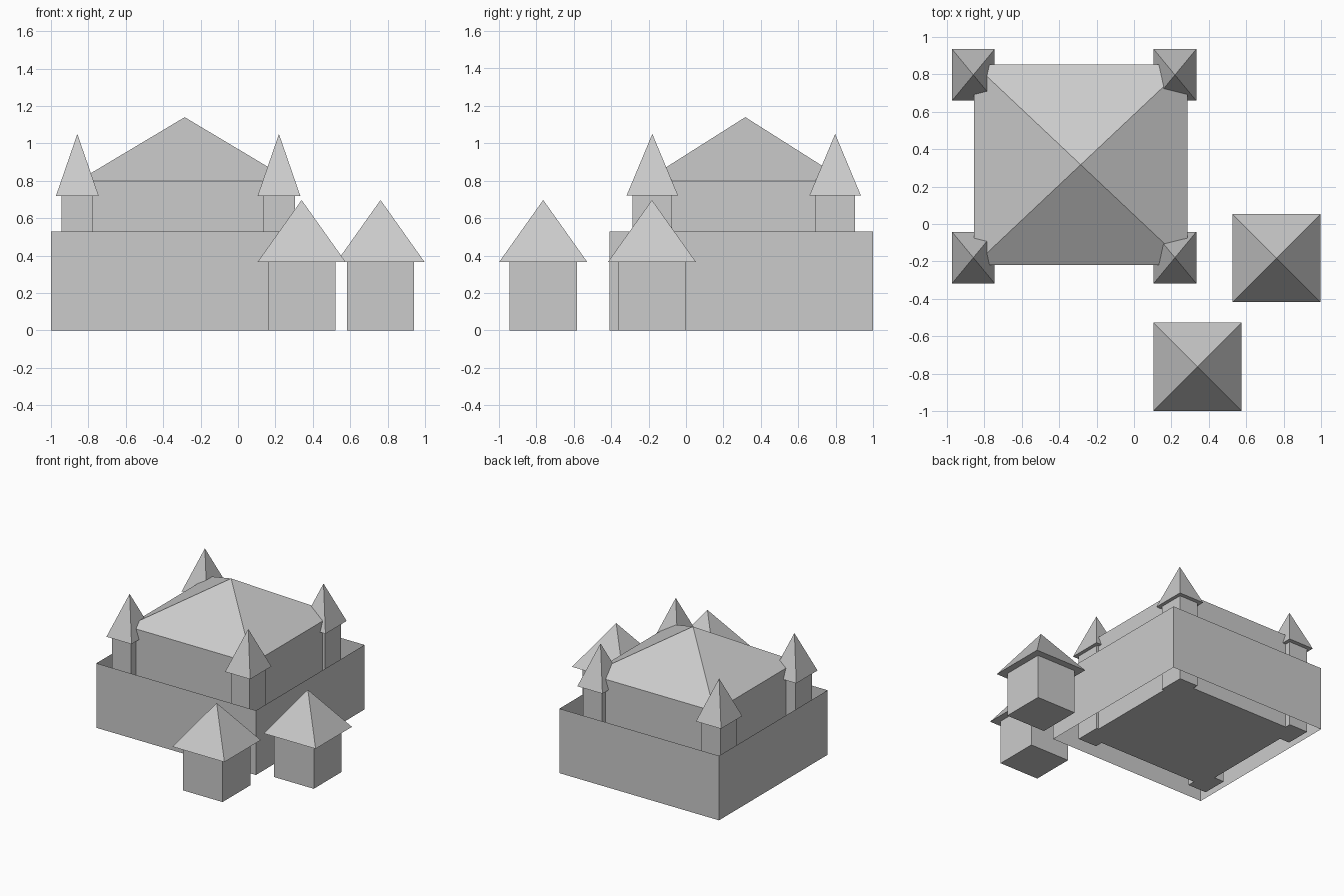
import bpy, bmesh

if "Cube" in bpy.data.objects:
    bpy.data.objects.remove(bpy.data.objects["Cube"])


def mesh_object(name, verts, faces):
    mesh = bpy.data.meshes.new(name)
    mesh.from_pydata(verts, [], faces)
    bm = bmesh.new()
    bm.from_mesh(mesh)
    bmesh.ops.recalc_face_normals(bm, faces=bm.faces)
    bm.to_mesh(mesh)
    bm.free()
    obj = bpy.data.objects.new(name, mesh)
    bpy.context.collection.objects.link(obj)
    return obj


def ring(cx, cy, hx, hy, z):
    return [(cx + sx * hx, cy + sy * hy, z)
            for sx, sy in ((-1, -1), (1, -1), (1, 1), (-1, 1))]


SIDES = [(i, (i + 1) % 4, 4 + (i + 1) % 4, 4 + i) for i in range(4)]
CAPS = [(3, 2, 1, 0), (4, 5, 6, 7)]


def block(name, cx, cy, hx, hy, z0, z1, caps=True):
    verts = ring(cx, cy, hx, hy, z0) + ring(cx, cy, hx, hy, z1)
    return mesh_object(name, verts, SIDES + (CAPS if caps else []))


def pyramid(name, cx, cy, hx, hy, z0, z1):
    verts = ring(cx, cy, hx, hy, z0) + [(cx, cy, z1)]
    faces = [(i, (i + 1) % 4, 4) for i in range(4)] + [(3, 2, 1, 0)]
    return mesh_object(name, verts, faces)


# Outer wall: a thin enclosure, open above and below
block("outer_wall", -0.275, 0.295, 0.725, 0.705, 0, 0.53, caps=False)

# Main hall with hipped roof
block("hall", -0.285, 0.317, 0.57, 0.537, 0, 0.80)
pyramid("hall_roof", -0.285, 0.317, 0.57, 0.537, 0.80, 1.14)

# Corner towers
for side, x in (("left", -0.859), ("right", 0.219)):
    for end, y in (("front", -0.18), ("back", 0.797)):
        block(f"tower_{end}_{side}", x, y, 0.085, 0.105, 0, 0.72)
        pyramid(f"tower_roof_{end}_{side}", x, y, 0.114, 0.138, 0.72, 1.05)

# Small huts outside the wall
for label, x, y in (("front", 0.34, -0.763), ("right", 0.762, -0.182)):
    block(f"hut_{label}", x, y, 0.18, 0.18, 0, 0.365)
    pyramid(f"hut_roof_{label}", x, y, 0.236, 0.236, 0.365, 0.697)
